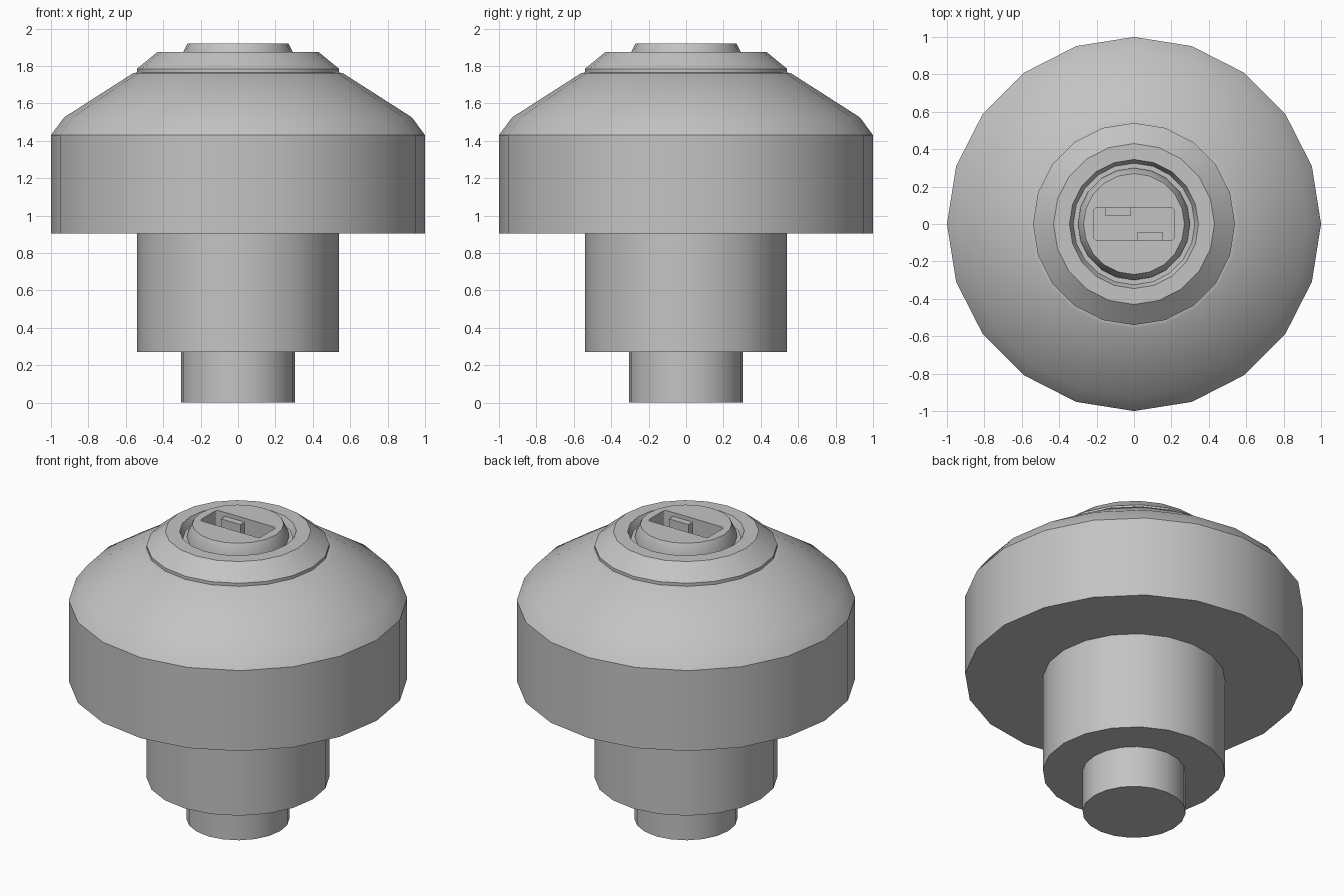
import bpy, bmesh, math

SIDES = 20

cube = bpy.data.objects.get("Cube")
if cube:
    bpy.data.objects.remove(cube, do_unlink=True)

grey = bpy.data.materials.new("plain grey")
grey.use_nodes = True
colour = (0.55, 0.55, 0.55, 1)
grey.diffuse_color = colour
grey.node_tree.nodes["Principled BSDF"].inputs["Base Color"].default_value = colour


def add_object(name, bm):
    bmesh.ops.recalc_face_normals(bm, faces=bm.faces)
    mesh = bpy.data.meshes.new(name)
    bm.to_mesh(mesh)
    bm.free()
    mesh.materials.append(grey)
    obj = bpy.data.objects.new(name, mesh)
    bpy.context.collection.objects.link(obj)
    return obj


def activate(obj):
    bpy.ops.object.select_all(action='DESELECT')
    obj.select_set(True)
    bpy.context.view_layer.objects.active = obj


def smooth(obj):
    activate(obj)
    bpy.ops.object.shade_smooth_by_angle(angle=math.radians(30))


def lathe(name, profile):
    """Closed turned solid from (radius, height) pairs, capped at both ends."""
    bm = bmesh.new()
    rings = []
    for r, z in profile:
        angles = [math.tau * i / SIDES for i in range(SIDES)]
        rings.append([bm.verts.new((r * math.cos(a), r * math.sin(a), z)) for a in angles])
    for low, high in zip(rings, rings[1:]):
        for i in range(SIDES):
            j = (i + 1) % SIDES
            bm.faces.new((low[i], low[j], high[j], high[i]))
    bm.faces.new(rings[0][::-1])
    bm.faces.new(rings[-1])
    return add_object(name, bm)


def box(name, x, y, z, round_corners=0):
    """Box from (min, max) ranges, optionally with rounded upright edges."""
    bm = bmesh.new()
    bmesh.ops.create_cube(bm, size=1)
    for v in bm.verts:
        v.co = [r[0] if c < 0 else r[1] for c, r in zip(v.co, (x, y, z))]
    if round_corners:
        upright = [e for e in bm.edges if abs(e.verts[0].co.z - e.verts[1].co.z) > 0.01]
        bmesh.ops.bevel(bm, geom=upright, offset=round_corners, segments=3,
                        profile=0.5, affect='EDGES')
    return add_object(name, bm)


# Stepped body: stem, neck, drum, dome, collar and the recess for the plug
body = lathe("body", [
    (0.305, 0), (0.305, 0.27),
    (0.54, 0.27), (0.54, 0.905),
    (1, 0.905), (1, 1.43),
    (0.93, 1.525), (0.56, 1.762),
    (0.54, 1.765), (0.54, 1.785), (0.43, 1.875),
    (0.345, 1.875), (0.325, 1.83),
    (0.29, 1.83), (0.29, 1.7),
])
smooth(body)

# Centre plug with a rounded key slot
plug = lathe("plug", [(0.3, 1.7), (0.3, 1.86), (0.27, 1.92)])
FLOOR = 1.81
cutter = box("slot_cutter", (-0.215, 0.215), (-0.088, 0.088), (FLOOR, 2), 0.02)
cutter.hide_render = True
cut = plug.modifiers.new("slot", 'BOOLEAN')
cut.operation = 'DIFFERENCE'
cut.solver = 'EXACT'
cut.object = cutter
activate(plug)
bpy.ops.object.modifier_apply(modifier=cut.name)
bpy.data.objects.remove(cutter, do_unlink=True)
smooth(plug)

# Two tabs inside the slot, half a turn apart
back_tab = box("back_tab", (-0.155, -0.015), (0.045, 0.09), (FLOOR - 0.01, 1.895))
front_tab = back_tab.copy()
front_tab.name = "front_tab"
front_tab.rotation_euler.z = math.pi
bpy.context.collection.objects.link(front_tab)
